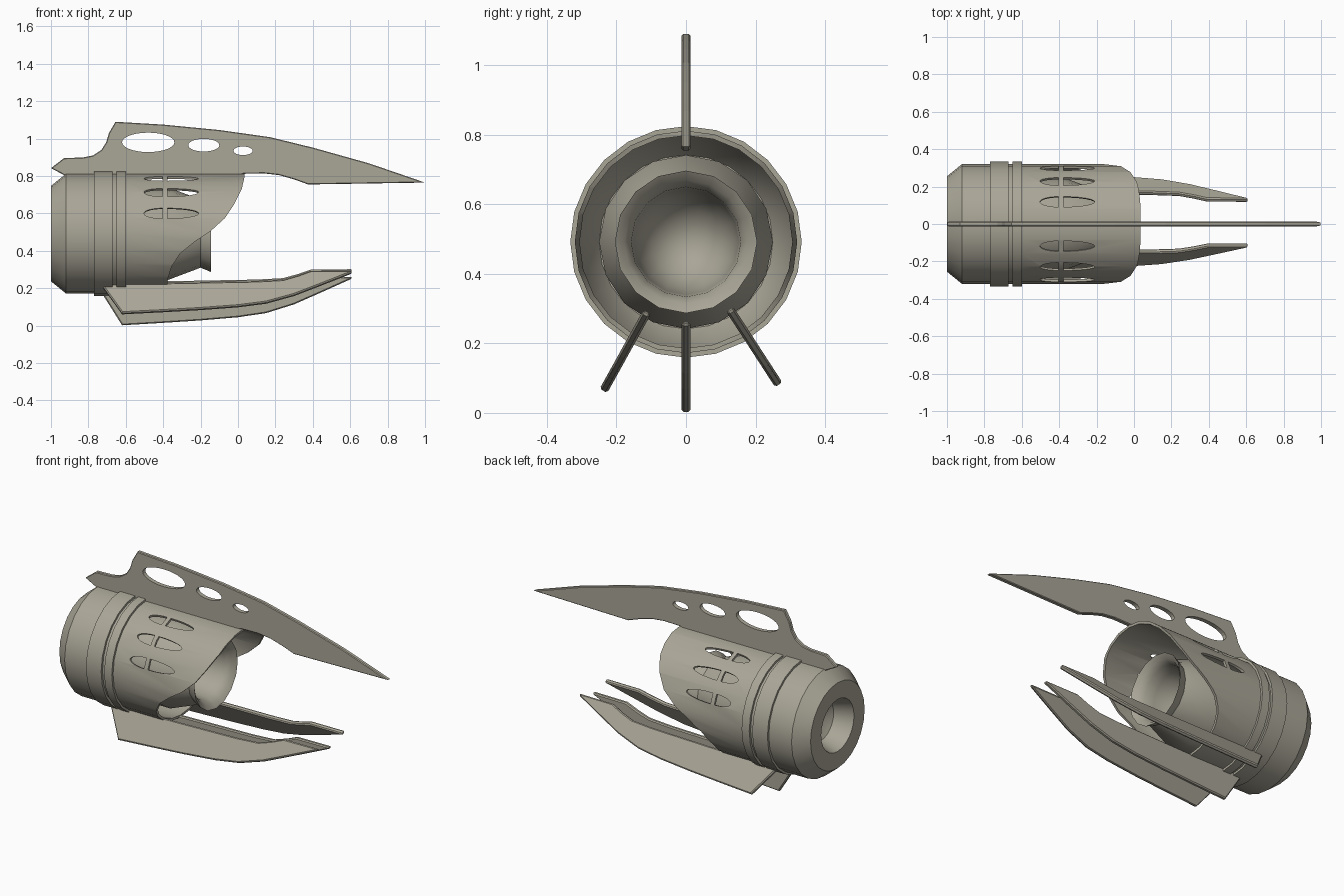
import bpy, bmesh, math
from mathutils import Matrix, Vector

if "Cube" in bpy.data.objects:
    bpy.data.objects.remove(bpy.data.objects["Cube"])

CZ = 0.492  # height of the engine axis
mat = bpy.data.materials.new("khaki grey metal")
mat.diffuse_color = (0.40, 0.38, 0.31, 1)
mat.use_nodes = True
mat.node_tree.nodes["Principled BSDF"].inputs["Base Color"].default_value = mat.diffuse_color


def make(name, bm):
    bmesh.ops.recalc_face_normals(bm, faces=bm.faces)
    me = bpy.data.meshes.new(name)
    bm.to_mesh(me)
    bm.free()
    me.materials.append(mat)
    ob = bpy.data.objects.new(name, me)
    bpy.context.collection.objects.link(ob)
    return ob


def lathe(name, profile, sides):
    """Revolve (x, radius) points around the engine axis."""
    bm = bmesh.new()
    rings = []
    for x, r in profile:
        if r == 0:
            rings.append([bm.verts.new((x, 0, CZ))] * sides)
        else:
            rings.append([bm.verts.new((x, r * math.sin(2 * math.pi * i / sides),
                                        CZ + r * math.cos(2 * math.pi * i / sides)))
                          for i in range(sides)])
    for a, b in zip(rings, rings[1:]):
        for i in range(sides):
            j = (i + 1) % sides
            bm.faces.new(list(dict.fromkeys((a[i], a[j], b[j], b[i]))))
    return make(name, bm)


def prism(bm, pts, y0, y1, mtx=None):
    """Extrude an (x, z) outline from y0 to y1."""
    f = bm.faces.new([bm.verts.new((x, y0, z)) for x, z in pts])
    ext = bmesh.ops.extrude_face_region(bm, geom=[f])["geom"]
    new = [v for v in ext if isinstance(v, bmesh.types.BMVert)]
    bmesh.ops.translate(bm, verts=new, vec=(0, y1 - y0, 0))
    if mtx:
        bmesh.ops.transform(bm, matrix=mtx, verts=list(f.verts) + new)


def ellipse(cx, cz, rx, rz, n=28):
    return [(cx + rx * math.cos(2 * math.pi * i / n), cz + rz * math.sin(2 * math.pi * i / n))
            for i in range(n)]


def select_only(ob):
    bpy.ops.object.select_all(action='DESELECT')
    ob.select_set(True)
    bpy.context.view_layer.objects.active = ob


def cut(ob, cutter):
    select_only(ob)
    m = ob.modifiers.new("cut", 'BOOLEAN')
    m.operation, m.solver, m.object = 'DIFFERENCE', 'EXACT', cutter
    bpy.ops.object.modifier_apply(modifier=m.name)
    bpy.data.objects.remove(cutter)


def chamfer(ob, width):
    select_only(ob)
    m = ob.modifiers.new("chamfer", 'BEVEL')
    m.width, m.segments, m.limit_method, m.angle_limit = width, 1, 'ANGLE', math.radians(65)
    bpy.ops.object.modifier_apply(modifier=m.name)


def smooth(ob, angle=32):
    select_only(ob)
    bpy.ops.object.shade_smooth_by_angle(angle=math.radians(angle))


# Engine shell: rear recess, chamfered back, two raised bands, hollow front
body = lathe("engine_shell", [
    (-0.84, 0), (-0.85, 0.06), (-0.89, 0.12), (-1, 0.155), (-1, 0.255), (-0.92, 0.32),
    (-0.77, 0.32), (-0.77, 0.333), (-0.67, 0.333), (-0.67, 0.32),
    (-0.65, 0.32), (-0.65, 0.333), (-0.60, 0.333), (-0.60, 0.32),
    (0.06, 0.32), (0.06, 0.306), (-0.51, 0.306), (-0.60, 0.25), (-0.60, 0)], 24)

# Sweeping cut at the mouth of the shell
bm = bmesh.new()
prism(bm, [(0.036, 0.9), (0.036, 0.80), (0.02, 0.73), (-0.02, 0.65), (-0.07, 0.575),
           (-0.15, 0.502), (-0.23, 0.45), (-0.31, 0.385), (-0.355, 0.315),
           (-0.375, 0.25), (-0.385, 0.1), (0.3, 0.1), (0.3, 0.9)], -0.5, 0.5)
cut(body, make("mouth_cutter", bm))

# Three split oval vents on each side
bm = bmesh.new()
for side in (-1, 1):
    for deg in (20, 44, 68):
        rot = Matrix.Translation((0, 0, CZ)) @ Matrix.Rotation(math.radians(deg) * side, 4, 'X')
        for gap, length in ((-0.403, -0.10), (-0.378, 0.168)):
            arc = [(gap + length * math.cos(t * math.pi / 12), 0.03 * math.sin(t * math.pi / 12))
                   for t in range(-6, 7)]
            prism(bm, arc, 0.27 * side, 0.37 * side, rot)
cut(body, make("vent_cutter", bm))
smooth(body)

# Inner exhaust nozzle with a flared lip and a deep bowl
nozzle = lathe("exhaust_nozzle", [
    (-0.62, 0.25), (-0.38, 0.25), (-0.20, 0.182), (-0.145, 0.205),
    (-0.165, 0.178), (-0.20, 0.158), (-0.26, 0.152), (-0.36, 0.138),
    (-0.43, 0.10), (-0.465, 0.05), (-0.475, 0)], 16)
smooth(nozzle, 40)

# Tall top fin with three oval holes
bm = bmesh.new()
prism(bm, [(-1, 0.842), (-0.93, 0.896), (-0.83, 0.899), (-0.775, 0.91), (-0.73, 0.94),
           (-0.705, 0.98), (-0.69, 1.03), (-0.655, 1.09), (-0.4, 1.075), (-0.1, 1.046),
           (0.17, 1.008), (0.4, 0.952), (0.7, 0.868), (1.0, 0.765), (0.375, 0.755),
           (0.30, 0.782), (0.22, 0.805), (0.14, 0.814), (0.03, 0.812), (0.0, 0.80),
           (-0.92, 0.80)], -0.0125, 0.0125)
fin = make("top_fin", bm)
chamfer(fin, 0.004)
bm = bmesh.new()
for e in ((-0.48, 0.98, 0.14, 0.052), (-0.183, 0.965, 0.083, 0.034), (0.027, 0.935, 0.051, 0.023)):
    prism(bm, ellipse(*e), -0.1, 0.1)
cut(fin, make("fin_hole_cutter", bm))

# Three lower blades fanned around the axis
blade = [(-0.73, 0.315), (-0.62, 0.49), (-0.4, 0.477), (-0.2, 0.464), (0.0, 0.447),
         (0.15, 0.425), (0.3, 0.378), (0.45, 0.312), (0.61, 0.24), (0.605, 0.231),
         (0.39, 0.233), (0.32, 0.262), (0.24, 0.288), (0.1, 0.297), (-0.3, 0.306)]
for name, deg in (("left_blade", -29), ("bottom_blade", 0), ("right_blade", 33)):
    bm = bmesh.new()
    prism(bm, [(x, -r) for x, r in blade], -0.0125, 0.0125,
          Matrix.Translation((0, 0, CZ)) @ Matrix.Rotation(math.radians(deg), 4, 'X'))
    chamfer(make(name, bm), 0.008)
